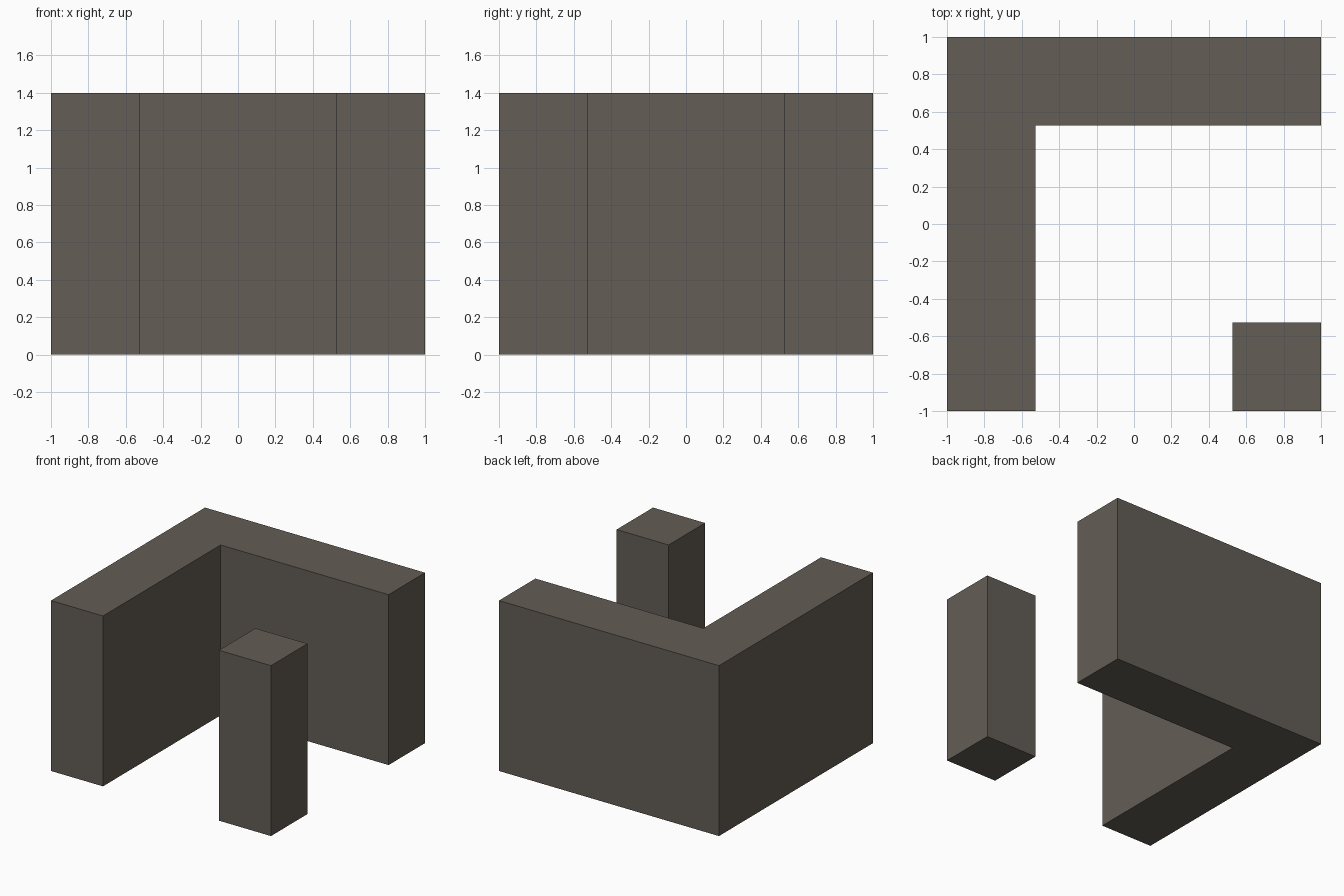
import bpy, bmesh

if "Cube" in bpy.data.objects:
    bpy.data.objects.remove(bpy.data.objects["Cube"])

H = 1.4      # height
I = 0.527    # inner edge of walls and pillar

stone = bpy.data.materials.new("dark_stone")
stone.diffuse_color = (0.125, 0.110, 0.091, 1)
stone.use_nodes = True
stone.node_tree.nodes["Principled BSDF"].inputs["Base Color"].default_value = stone.diffuse_color


def prism(name, outline):
    """Extrude a flat outline from the ground up to the full height."""
    bm = bmesh.new()
    base = bm.faces.new([bm.verts.new((x, y, 0)) for x, y in outline])
    top = bmesh.ops.extrude_face_region(bm, geom=[base], use_keep_orig=True)
    verts = [v for v in top["geom"] if isinstance(v, bmesh.types.BMVert)]
    bmesh.ops.translate(bm, verts=verts, vec=(0, 0, H))
    bmesh.ops.recalc_face_normals(bm, faces=bm.faces)
    mesh = bpy.data.meshes.new(name)
    bm.to_mesh(mesh)
    bm.free()
    mesh.materials.append(stone)
    obj = bpy.data.objects.new(name, mesh)
    bpy.context.collection.objects.link(obj)


# L-shaped wall along the left and back sides
prism("corner_wall", [(-1, -1), (-I, -1), (-I, I), (1, I), (1, 1), (-1, 1)])

# Square pillar at the front right corner
prism("corner_pillar", [(I, -1), (1, -1), (1, -I), (I, -I)])
